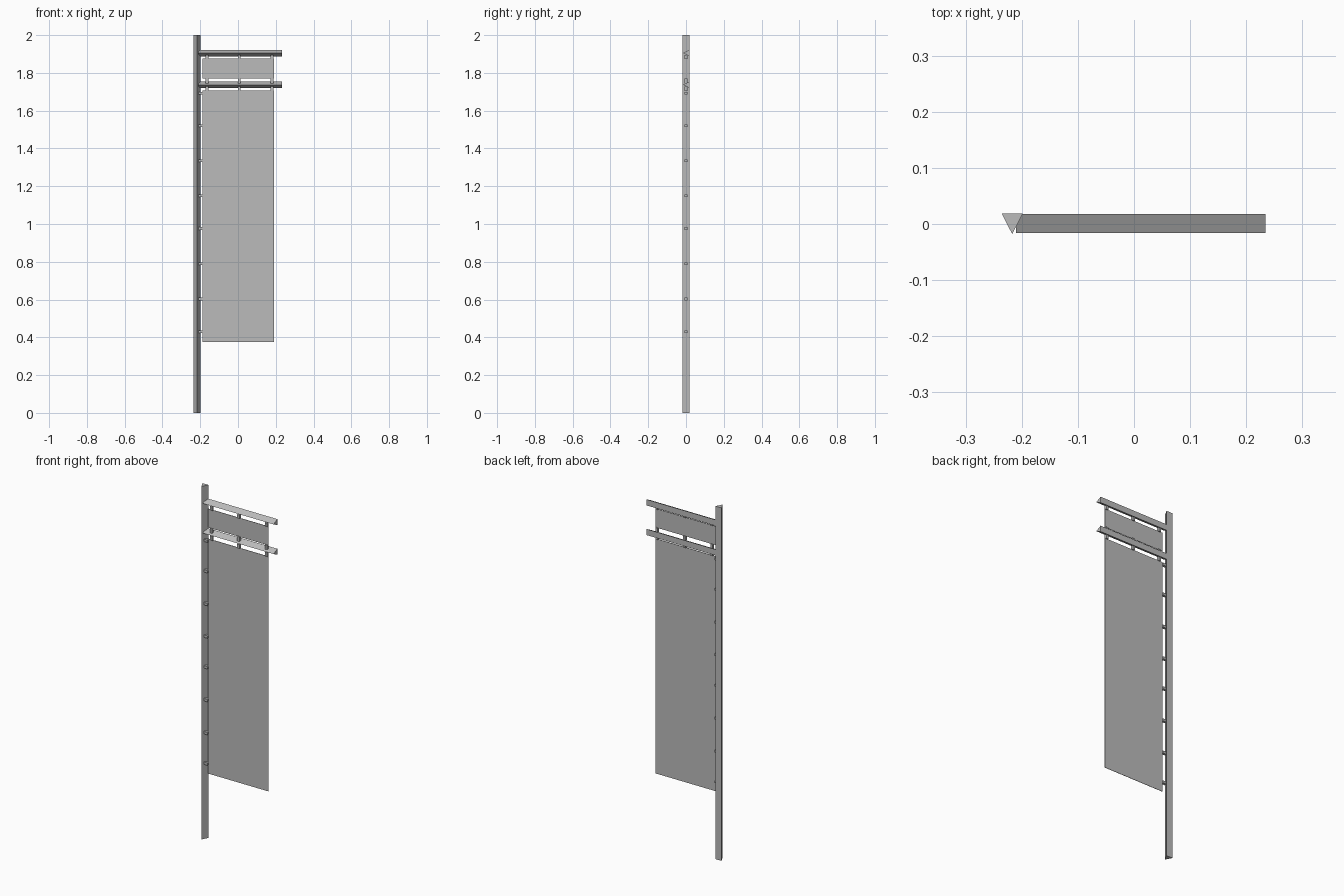
import bpy, bmesh
from mathutils import Vector

if "Cube" in bpy.data.objects:
    bpy.data.objects.remove(bpy.data.objects["Cube"])

grey = bpy.data.materials.new("plain grey")
grey.diffuse_color = (0.5, 0.5, 0.5, 1)
grey.use_nodes = True
grey.node_tree.nodes["Principled BSDF"].inputs["Base Color"].default_value = grey.diffuse_color


def finish(bm, name):
    bmesh.ops.recalc_face_normals(bm, faces=bm.faces[:])
    me = bpy.data.meshes.new(name)
    bm.to_mesh(me)
    bm.free()
    me.materials.append(grey)
    ob = bpy.data.objects.new(name, me)
    bpy.context.collection.objects.link(ob)
    return ob


def prism(name, profile, sweep):
    """Closed prism: a 3D profile extruded along a vector."""
    bm = bmesh.new()
    face = bm.faces.new([bm.verts.new(p) for p in profile])
    ext = bmesh.ops.extrude_face_region(bm, geom=[face], use_keep_orig=True)
    moved = [v for v in ext["geom"] if isinstance(v, bmesh.types.BMVert)]
    bmesh.ops.translate(bm, verts=moved, vec=Vector(sweep))
    return finish(bm, name)


def box(name, x0, x1, y0, y1, z0, z1):
    return prism(name, [(x0, y0, z0), (x1, y0, z0), (x1, y1, z0), (x0, y1, z0)],
                 (0, 0, z1 - z0))


# Upright pole with triangular section, point to the front
prism("pole", [(-0.236, 0.019, 0), (-0.198, 0.019, 0), (-0.217, -0.018, 0)], (0, 0, 2))

# Two triangular crossbars, point to the front
for name, z in (("upper_crossbar", 1.905), ("lower_crossbar", 1.737)):
    prism(name, [(-0.21, -0.016, z), (-0.21, 0.018, z + 0.017), (-0.21, 0.018, z - 0.017)],
          (0.444, 0, 0))

# Cloth panels
box("banner_cloth", -0.187, 0.191, -0.001, 0.001, 0.375, 1.706)
box("header_cloth", -0.187, 0.191, -0.001, 0.001, 1.769, 1.876)

# Loops tying the cloth to the crossbars
for x in (-0.164, 0.007, 0.180):
    for z0, z1 in ((1.874, 1.896), (1.745, 1.771), (1.704, 1.728)):
        box("crossbar_loop", x - 0.007, x + 0.007, -0.007, 0.007, z0, z1)

# Loops tying the banner to the pole
for z in (1.693, 1.520, 1.334, 1.150, 0.976, 0.790, 0.603, 0.430):
    box("pole_loop", -0.209, -0.185, -0.007, 0.007, z - 0.007, z + 0.007)
